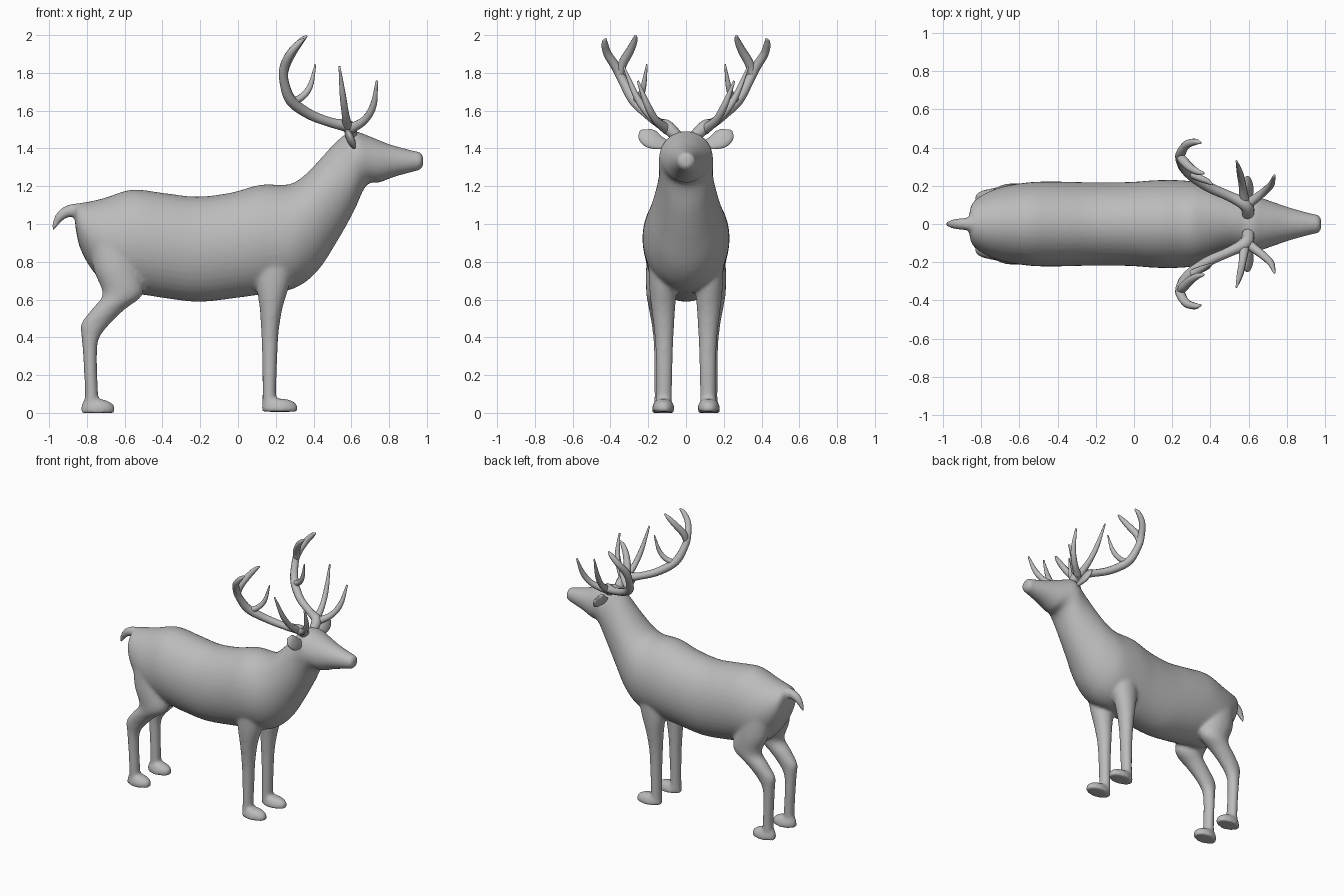
import bpy, bmesh, math
from mathutils import Vector

grey = bpy.data.materials.new("warm_grey")
grey.diffuse_color = (0.5, 0.5, 0.5, 1)


def spline(pts, steps):
    """Catmull-Rom interpolation of number tuples."""
    pts = [Vector(p) for p in pts]
    p = [2 * pts[0] - pts[1]] + pts + [2 * pts[-1] - pts[-2]]
    out = []
    for i in range(1, len(p) - 2):
        a, b, c, d = p[i - 1:i + 3]
        for k in range(steps):
            t = k / steps
            out.append(0.5 * (2 * b + (c - a) * t + (2 * a - 5 * b + 4 * c - d) * t * t
                              + (3 * b - a - 3 * c + d) * t ** 3))
    return out + [pts[-1]]


def loft(bm, rings, sides):
    """Skin elliptical rings given as (centre, half axis, half axis)."""
    loops = []
    for c, u, v in rings:
        angles = [2 * math.pi * i / sides for i in range(sides)]
        loops.append([bm.verts.new(c + u * math.cos(a) + v * math.sin(a)) for a in angles])
    faces = [bm.faces.new(loops[0]), bm.faces.new(loops[-1])]
    for a, b in zip(loops, loops[1:]):
        for i in range(sides):
            j = (i + 1) % sides
            faces.append(bm.faces.new((a[i], a[j], b[j], b[i])))
    bmesh.ops.recalc_face_normals(bm, faces=faces)


def trunk(bm, rows):
    """Rows: top x, top z, bottom x, bottom z, half width."""
    rings = []
    for xt, zt, xb, zb, w in spline(rows, 4):
        top, bot = Vector((xt, 0, zt)), Vector((xb, 0, zb))
        rings.append(((top + bot) / 2, Vector((0, w, 0)), (top - bot) / 2))
    loft(bm, rings, 40)


def column(bm, rows, s):
    """Rows: x, y, z, half length, half width; s mirrors in y."""
    loft(bm, [(Vector((x, s * y, z)), Vector((rx, 0, 0)), Vector((0, ry, 0)))
              for x, y, z, rx, ry in spline(rows, 4)], 24)


def tube(bm, rows, s=1, flat=1.0, ref=(0.3, 0.9, -0.3), sides=10):
    """Rows: x, y, z, radius; flat squashes one axis."""
    pts = spline(rows, 5)
    centres = [Vector((p[0], s * p[1], p[2])) for p in pts]
    ref = Vector((ref[0], s * ref[1], ref[2]))
    rings = []
    for i, c in enumerate(centres):
        t = (centres[min(i + 1, len(pts) - 1)] - centres[max(i - 1, 0)]).normalized()
        u = t.cross(ref).normalized()
        r = max(pts[i][3], 0.002)
        rings.append((c, u * r, t.cross(u) * r * flat))
    loft(bm, rings, sides)


def finish(bm, name):
    me = bpy.data.meshes.new(name)
    for f in bm.faces:
        f.smooth = True
    bm.to_mesh(me)
    bm.free()
    me.materials.append(grey)
    ob = bpy.data.objects.new(name, me)
    bpy.context.collection.objects.link(ob)
    return ob


# Body: trunk, neck and head, with legs and tail fused in
body = bmesh.new()
trunk(body, [
    (-0.866, 1.06, -0.86, 0.98, 0.05), (-0.85, 1.105, -0.835, 0.87, 0.115),
    (-0.78, 1.12, -0.76, 0.74, 0.165), (-0.70, 1.14, -0.64, 0.64, 0.20),
    (-0.56, 1.182, -0.50, 0.625, 0.22), (-0.40, 1.165, -0.37, 0.605, 0.222),
    (-0.22, 1.145, -0.20, 0.588, 0.218), (-0.04, 1.165, 0.0, 0.61, 0.22),
    (0.12, 1.208, 0.14, 0.63, 0.23), (0.27, 1.21, 0.30, 0.66, 0.226),
    (0.36, 1.265, 0.42, 0.75, 0.197), (0.45, 1.36, 0.52, 0.90, 0.162),
    (0.52, 1.435, 0.61, 1.06, 0.143), (0.60, 1.492, 0.68, 1.205, 0.143),
    (0.69, 1.467, 0.75, 1.22, 0.118), (0.80, 1.423, 0.83, 1.25, 0.086),
    (0.92, 1.39, 0.93, 1.277, 0.056), (0.965, 1.38, 0.965, 1.287, 0.047),
    (0.98, 1.36, 0.98, 1.307, 0.028)])
for s in (1, -1):
    # Front leg and hoof
    column(body, [(0.20, 0.12, 0.85, 0.11, 0.08), (0.185, 0.122, 0.68, 0.088, 0.074),
                  (0.175, 0.12, 0.55, 0.06, 0.063), (0.169, 0.116, 0.42, 0.046, 0.051),
                  (0.168, 0.115, 0.28, 0.04, 0.045), (0.166, 0.116, 0.12, 0.036, 0.042),
                  (0.165, 0.117, 0.03, 0.037, 0.043)], s)
    column(body, [(0.22, 0.12, 0.006, 0.096, 0.058), (0.221, 0.12, 0.03, 0.096, 0.058),
                  (0.217, 0.12, 0.055, 0.085, 0.049), (0.20, 0.12, 0.074, 0.06, 0.035)], s)
    # Hind leg and hoof
    column(body, [(-0.66, 0.105, 0.92, 0.13, 0.09), (-0.64, 0.12, 0.76, 0.125, 0.092),
                  (-0.61, 0.135, 0.63, 0.107, 0.075), (-0.685, 0.135, 0.55, 0.088, 0.062),
                  (-0.755, 0.132, 0.47, 0.076, 0.05), (-0.782, 0.13, 0.39, 0.045, 0.043),
                  (-0.783, 0.128, 0.28, 0.036, 0.041), (-0.776, 0.126, 0.12, 0.035, 0.041),
                  (-0.775, 0.125, 0.03, 0.038, 0.042)], s)
    column(body, [(-0.742, 0.122, 0.0, 0.09, 0.058), (-0.741, 0.122, 0.026, 0.09, 0.058),
                  (-0.745, 0.122, 0.05, 0.08, 0.05), (-0.76, 0.122, 0.07, 0.055, 0.035)], s)
# Tail
tube(body, [(-0.78, 0, 1.06, 0.04), (-0.86, 0, 1.075, 0.036), (-0.925, 0, 1.055, 0.03),
            (-0.962, 0, 1.01, 0.02), (-0.983, 0, 0.96, 0.008)], ref=(0, 1, 0))
ob = finish(body, "body")
fuse = ob.modifiers.new("fuse", 'REMESH')
fuse.mode, fuse.voxel_size, fuse.use_smooth_shade = 'VOXEL', 0.011, True
soften = ob.modifiers.new("soften", 'SMOOTH')
soften.factor, soften.iterations = 0.5, 8

for s, side in ((1, "left"), (-1, "right")):
    # Leaf-shaped ear
    ear = bmesh.new()
    tube(ear, [(0.60, 0.10, 1.42, 0.025), (0.60, 0.145, 1.432, 0.042),
               (0.595, 0.185, 1.45, 0.054), (0.588, 0.22, 1.475, 0.042),
               (0.58, 0.238, 1.497, 0.008)], s, 0.4, (0.85, 0.1, 0.5), 16)
    finish(ear, side + "_ear")

    # Branching antler: main beam, top fork and tines
    antler = bmesh.new()
    for rows in (
        [(0.60, 0.045, 1.46, 0.032), (0.585, 0.10, 1.515, 0.035), (0.50, 0.145, 1.535, 0.026),
         (0.38, 0.20, 1.58, 0.027), (0.28, 0.275, 1.655, 0.029), (0.243, 0.335, 1.76, 0.025),
         (0.245, 0.37, 1.83, 0.025), (0.275, 0.415, 1.90, 0.022), (0.32, 0.43, 1.955, 0.017),
         (0.35, 0.425, 1.98, 0.006)],
        [(0.243, 0.35, 1.79, 0.02), (0.255, 0.335, 1.85, 0.025), (0.295, 0.295, 1.92, 0.022),
         (0.335, 0.272, 1.97, 0.016), (0.365, 0.266, 1.997, 0.006)],
        [(0.275, 0.275, 1.645, 0.02), (0.335, 0.245, 1.67, 0.019), (0.382, 0.225, 1.73, 0.015),
         (0.41, 0.207, 1.845, 0.004)],
        [(0.59, 0.10, 1.50, 0.028), (0.67, 0.16, 1.55, 0.021), (0.717, 0.205, 1.63, 0.018),
         (0.735, 0.255, 1.757, 0.006)],
        [(0.58, 0.11, 1.51, 0.027), (0.568, 0.20, 1.585, 0.02), (0.555, 0.265, 1.68, 0.017),
         (0.537, 0.33, 1.835, 0.005)],
    ):
        tube(antler, rows, s)
    finish(antler, side + "_antler")
